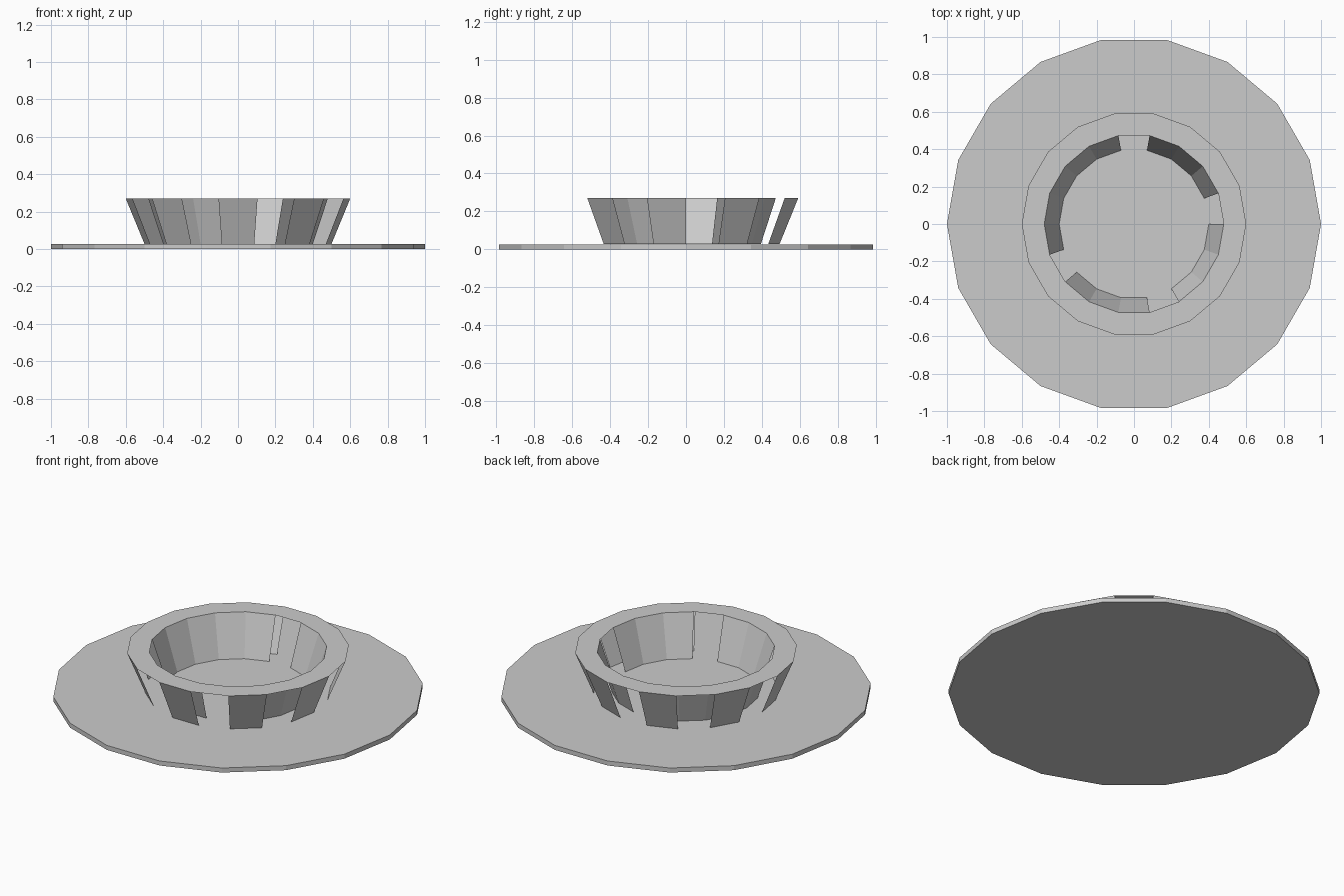
import bpy, bmesh
from math import sin, cos, tau

if "Cube" in bpy.data.objects:
    bpy.data.objects.remove(bpy.data.objects["Cube"])

SIDES = 18
BASE_H, TOP = 0.027, 0.27


def finish(name, bm):
    mesh = bpy.data.meshes.new(name)
    bm.to_mesh(mesh)
    bm.free()
    obj = bpy.data.objects.new(name, mesh)
    bpy.context.collection.objects.link(obj)
    return obj


def ring(bm, r, z):
    return [bm.verts.new((r * cos(tau * i / SIDES), r * sin(tau * i / SIDES), z))
            for i in range(SIDES)]


def band(bm, a, b, skip=()):
    # quads between two rings, leaving the listed 20-degree sectors open
    for i in range(SIDES):
        if i not in skip:
            j = (i + 1) % SIDES
            bm.faces.new((a[i], a[j], b[j], b[i]))


# flat base plate
bm = bmesh.new()
low, high = ring(bm, 1, 0), ring(bm, 1, BASE_H)
bm.faces.new(low[::-1])
bm.faces.new(high)
band(bm, low, high)
finish("base_plate", bm)

# flared hollow collar: every second outer panel is open, some inner ones too
bm = bmesh.new()
foot = BASE_H + 0.0005
outer_low, outer_top = ring(bm, 0.5, foot), ring(bm, 0.6, TOP)
inner_low, inner_top = ring(bm, 0.4, foot), ring(bm, 0.48, TOP)
band(bm, outer_low, outer_top, skip=range(0, SIDES, 2))
band(bm, outer_top, inner_top)
band(bm, inner_top, inner_low, skip=(0, 4, 10, 14))
band(bm, outer_low, inner_low)
finish("slotted_collar", bm)
